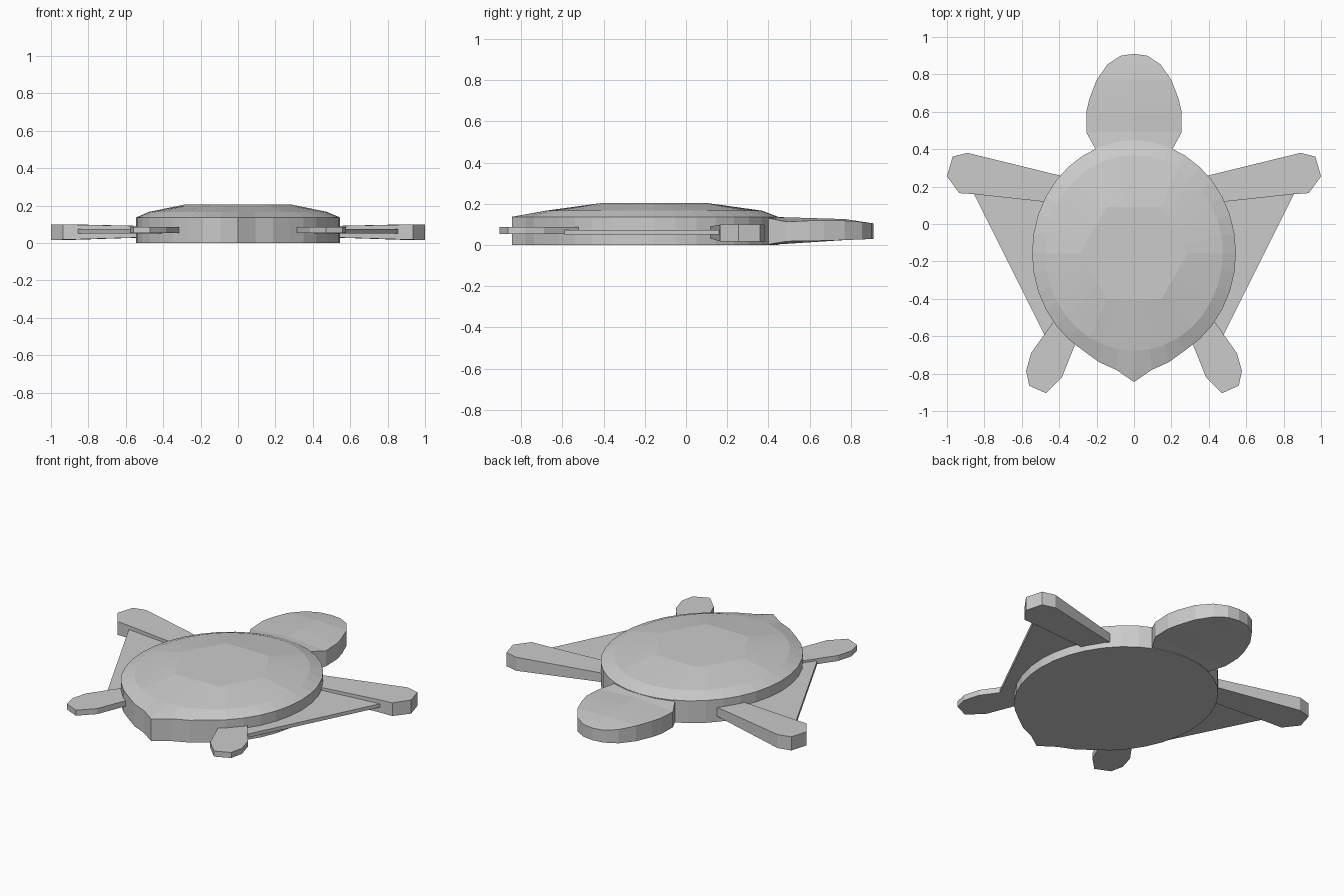
import bpy, bmesh, math

if "Cube" in bpy.data.objects:
    bpy.data.objects.remove(bpy.data.objects["Cube"])

grey = bpy.data.materials.new("plain grey")
grey.diffuse_color = (0.6, 0.6, 0.6, 1)
grey.use_nodes = True
grey.node_tree.nodes["Principled BSDF"].inputs["Base Color"].default_value = grey.diffuse_color


def make(name, verts, faces):
    mesh = bpy.data.meshes.new(name)
    mesh.from_pydata(verts, [], faces)
    bm = bmesh.new()
    bm.from_mesh(mesh)
    bmesh.ops.recalc_face_normals(bm, faces=bm.faces)
    bm.to_mesh(mesh)
    bm.free()
    mesh.materials.append(grey)
    ob = bpy.data.objects.new(name, mesh)
    bpy.context.collection.objects.link(ob)
    return ob


def loft(name, rings):
    """Skin equal-length rings and cap both ends."""
    n = len(rings[0])
    verts = [p for r in rings for p in r]
    faces = [tuple(range(n)), tuple(range((len(rings) - 1) * n, len(rings) * n))]
    for r in range(len(rings) - 1):
        for i in range(n):
            j = (i + 1) % n
            faces.append((r * n + i, r * n + j, (r + 1) * n + j, (r + 1) * n + i))
    return make(name, verts, faces)


def slab(name, outline):
    """Mirrored pair of plates; outline points are (x, y, z_low, z_high)."""
    for side, s in (("right", 1), ("left", -1)):
        loft(side + "_" + name, [[(s * x, y, a) for x, y, a, b in outline],
                                 [(s * x, y, b) for x, y, a, b in outline]])


# Shell: oval wall with pointed tail, bevelled rim, hexagonal top
N, CY = 36, -0.155


def oval(rx, ry, z, tail=False):
    pts = []
    for i in range(N):
        t = 2 * math.pi * i / N
        y = CY + ry * math.sin(t)
        if tail:
            y -= {0: 0.088, 1: 0.032, 2: 0.018}.get(abs(i - 27), 0)
        pts.append((rx * math.cos(t), y, z))
    return pts


corners = [(0.29 * math.cos(math.pi * k / 3), CY + 0.285 * math.sin(math.pi * k / 3))
           for k in range(7)]
hexagon = []
for k in range(6):
    (ax, ay), (bx, by) = corners[k], corners[k + 1]
    hexagon += [(ax + (bx - ax) * s / 6, ay + (by - ay) * s / 6, 0.205) for s in range(6)]
loft("shell", [oval(0.545, 0.602, 0, True), oval(0.545, 0.602, 0.137, True),
               oval(0.475, 0.523, 0.167), hexagon])

# Head: rounded rim wall with gently domed top and bottom
half = [(0.16, 0.36, 0.0, 0.134), (0.205, 0.40, 0.003, 0.13), (0.255, 0.49, 0.018, 0.113),
        (0.255, 0.60, 0.02, 0.118), (0.238, 0.67, 0.021, 0.119), (0.2, 0.77, 0.024, 0.118),
        (0.14, 0.855, 0.027, 0.112), (0.07, 0.9, 0.03, 0.106)]
rim = half + [(0, 0.91, 0.03, 0.105)] + [(-x, y, a, b) for x, y, a, b in reversed(half)]
n = len(rim)
verts = [(x, y, a) for x, y, a, b in rim] + [(x, y, b) for x, y, a, b in rim]
faces = [(i, (i + 1) % n, n + (i + 1) % n, n + i) for i in range(n)]
h = len(half)
for base, z0, z1, column in ((0, 0.0, 0.024, 2), (n, 0.137, 0.126, 3)):
    # Central ridge, one vertex per rim pair
    start = len(verts)
    for x, y, a, b in half:
        f = min(max((y - 0.4) / 0.37, 0), 1)
        z = z0 + (z1 - z0) * f
        if y > 0.77:
            z += ((0.03 if base == 0 else 0.105) - z1) * (y - 0.77) / 0.14
        verts.append((0, y, z))
    for i in range(h - 1):
        faces.append((base + i, base + i + 1, start + i + 1, start + i))
        faces.append((base + n - 1 - i, base + n - 2 - i, start + i + 1, start + i))
    faces.append((base + h - 1, base + h, start + h - 1))
    faces.append((base + h + 1, base + h, start + h - 1))
make("head", verts, faces)

# Front flippers, thickening towards the tip
slab("front_flipper", [(0.35, 0.248, 0.035, 0.088), (0.89, 0.38, 0.017, 0.1),
                       (0.97, 0.36, 0.016, 0.1), (1.0, 0.255, 0.016, 0.1),
                       (0.935, 0.165, 0.018, 0.099), (0.86, 0.16, 0.02, 0.098),
                       (0.35, 0.105, 0.035, 0.088)])

# Rear flippers
slab("rear_flipper", [(0.36, -0.43, 0.053, 0.087), (0.44, -0.535, 0.053, 0.087),
                      (0.55, -0.69, 0.053, 0.087), (0.577, -0.785, 0.053, 0.087),
                      (0.56, -0.865, 0.053, 0.087), (0.47, -0.905, 0.053, 0.087),
                      (0.385, -0.82, 0.053, 0.087), (0.325, -0.67, 0.053, 0.087),
                      (0.28, -0.56, 0.053, 0.087)])

# Thin webs joining front and rear flippers
slab("web", [(0.4, 0.16, 0.052, 0.074), (0.86, 0.17, 0.052, 0.074),
             (0.48, -0.59, 0.052, 0.074), (0.4, -0.55, 0.052, 0.074)])
